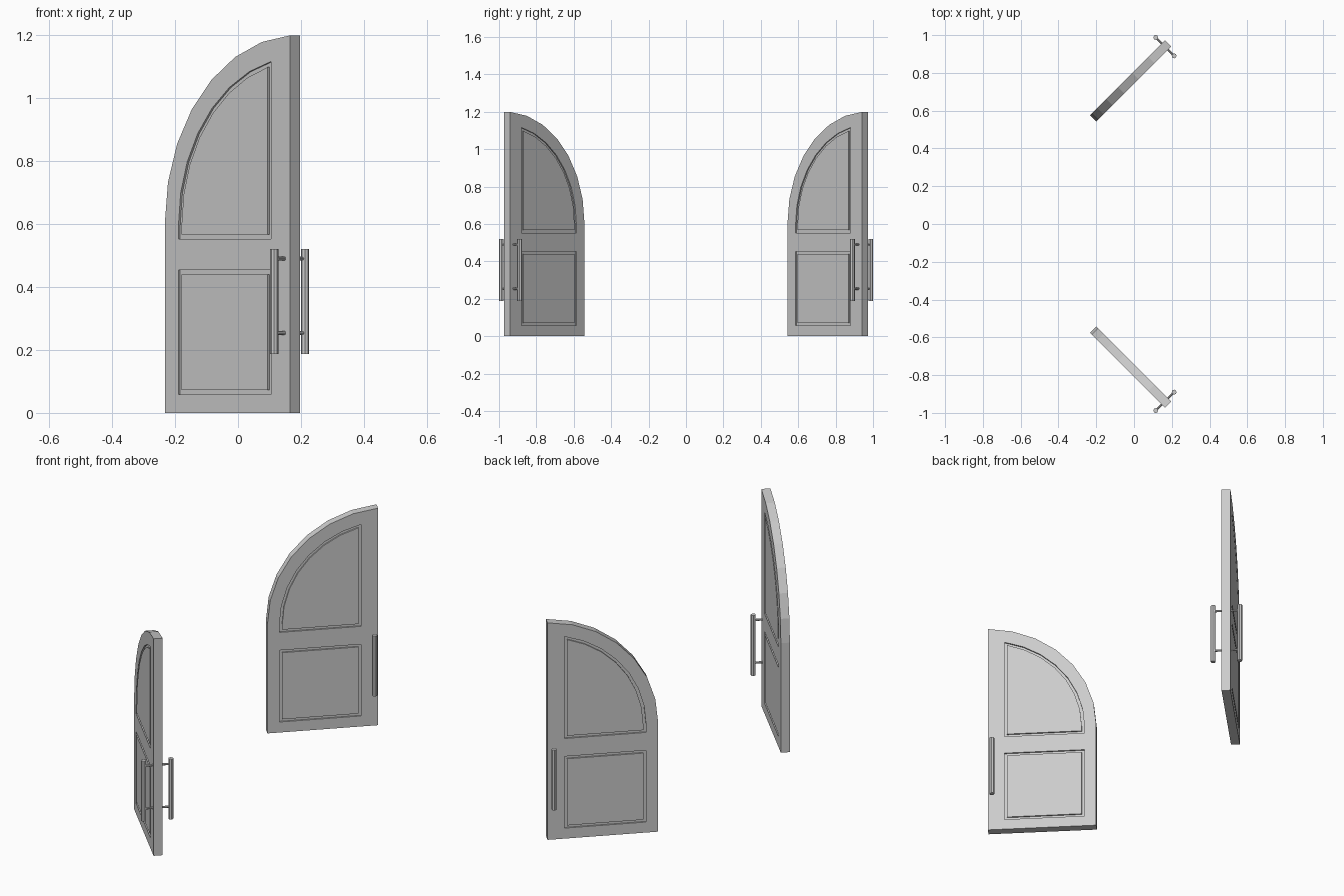
import bpy, bmesh
from math import acos, cos, sin, pi, radians
from mathutils import Matrix

old = bpy.data.objects.get("Cube")
if old:
    bpy.data.objects.remove(old)

WIDTH, THICK = 0.562, 0.046
GROOVE, DEPTH = 0.014, 0.008

gray = bpy.data.materials.new("plain gray")
gray.use_nodes = True
color = (0.6, 0.6, 0.6, 1)
gray.diffuse_color = color
gray.node_tree.nodes["Principled BSDF"].inputs["Base Color"].default_value = color


def arched(u0, u1, z0, center, radius, segs=7):
    """Outline with a quarter-round top rising towards u1."""
    cu, cz = center
    end = acos((u1 - cu) / radius)
    angles = [pi + (end - pi) * i / segs for i in range(segs + 1)]
    arc = [(cu + radius * cos(a), cz + radius * sin(a)) for a in angles]
    return [(u1, z0), (u0, z0)] + arc


def box_outline(u0, u1, z0, z1):
    return [(u1, z0), (u0, z0), (u0, z1), (u1, z1)]


def finish(bm, name):
    bmesh.ops.recalc_face_normals(bm, faces=bm.faces)
    mesh = bpy.data.meshes.new(name)
    bm.to_mesh(mesh)
    bm.free()
    mesh.materials.append(gray)
    obj = bpy.data.objects.new(name, mesh)
    bpy.context.collection.objects.link(obj)
    return obj


def slab(name, outline):
    bm = bmesh.new()
    loops = [[bm.verts.new((u, v, z)) for u, z in outline] for v in (-THICK / 2, THICK / 2)]
    bm.faces.new(loops[0])
    bm.faces.new(loops[1])
    for i in range(len(outline)):
        bm.faces.new((loops[0][i - 1], loops[0][i], loops[1][i], loops[1][i - 1]))
    return finish(bm, name)


def groove_cutters(name, outer, inner):
    """Square rings that cut a groove into both sides of the slab."""
    bm = bmesh.new()
    for side in (-1, 1):
        deep, out = side * (THICK / 2 - DEPTH), side * THICK
        loops = [[bm.verts.new((u, v, z)) for u, z in line]
                 for line, v in ((outer, deep), (outer, out), (inner, out), (inner, deep))]
        for k in range(4):
            for i in range(len(outer)):
                bm.faces.new((loops[k - 1][i - 1], loops[k - 1][i], loops[k][i], loops[k][i - 1]))
    obj = finish(bm, name)
    obj.hide_render = True
    return obj


# Door slab with an arched top
leaf = slab("front_door", arched(0, WIDTH, 0, (0.595, 0.605), 0.595))

# Panel grooves on both faces
g = GROOVE
cutters = [
    groove_cutters("upper_panel_cutter",
                   arched(0.061, 0.476, 0.553, (0.593, 0.597), 0.532),
                   arched(0.061 + g, 0.476 - g, 0.553 + g, (0.593, 0.597), 0.532 - g)),
    groove_cutters("lower_panel_cutter",
                   box_outline(0.061, 0.476, 0.058, 0.454),
                   box_outline(0.061 + g, 0.476 - g, 0.058 + g, 0.454 - g)),
]
for cutter in cutters:
    mod = leaf.modifiers.new("groove", "BOOLEAN")
    mod.operation, mod.solver, mod.object = "DIFFERENCE", "EXACT", cutter
bpy.context.view_layer.update()
carved = bpy.data.meshes.new_from_object(leaf.evaluated_get(bpy.context.evaluated_depsgraph_get()))
leaf.modifiers.clear()
leaf.data = carved
for cutter in cutters:
    bpy.data.objects.remove(cutter)


# Pull handles: a bar on each face, joined by two rods through the door
def rod(bm, radius, length, matrix):
    bmesh.ops.create_cone(bm, cap_ends=True, segments=8, radius1=radius, radius2=radius,
                          depth=length, matrix=matrix)


bm = bmesh.new()
HANDLE_U, REACH = 0.537, 0.069
for side in (-1, 1):
    rod(bm, 0.013, 0.333, Matrix.Translation((HANDLE_U, side * REACH, 0.354)))
for z in (0.49, 0.254):
    rod(bm, 0.006, 2 * REACH, Matrix.Translation((HANDLE_U, 0, z)) @ Matrix.Rotation(pi / 2, 4, "X"))
handle = finish(bm, "front_handles")

# Place the pair of doors, swung open in opposite directions
for part, back_name in ((leaf, "back_door"), (handle, "back_handles")):
    twin = bpy.data.objects.new(back_name, part.data)
    bpy.context.collection.objects.link(twin)
    for obj, side in ((part, -1), (twin, 1)):
        obj.location = (-0.216, side * 0.559, 0)
        obj.rotation_euler.z = side * radians(45)
